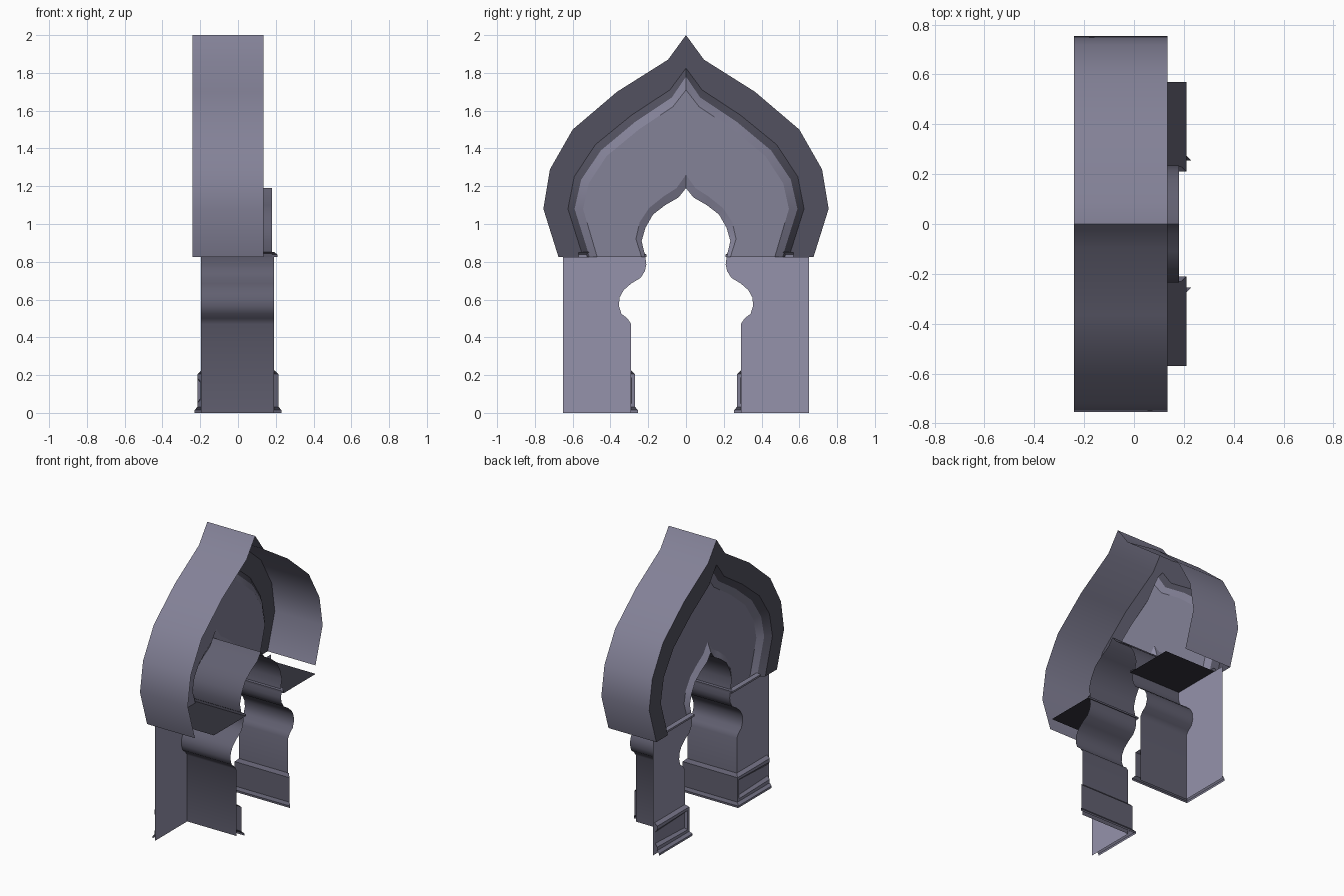
import bpy, bmesh

if "Cube" in bpy.data.objects:
    bpy.data.objects.remove(bpy.data.objects["Cube"])

# Half profiles as (y, z), from spring line to apex
OUTER = [(.675, .825), (.755, 1.08), (.72, 1.29), (.60, 1.50), (.365, 1.70), (.095, 1.87), (0, 2.0)]
RING1 = [(.545, .825), (.625, 1.08), (.592, 1.25), (.48, 1.42), (.29, 1.575), (.085, 1.71), (0, 1.825)]
RING2 = [(.51, .825), (.59, 1.08), (.555, 1.235), (.45, 1.39), (.27, 1.54), (.075, 1.67), (0, 1.78)]
RING3 = [(.47, .825), (.545, 1.08), (.515, 1.215), (.42, 1.36), (.25, 1.50), (.07, 1.62), (0, 1.71)]
LIP = [(.235, .825), (.265, .92), (.245, 1.01), (.195, 1.085), (.12, 1.145), (.05, 1.19), (0, 1.26)]
OPENING = [(.215, .825), (.235, .91), (.215, .98), (.175, 1.05), (.11, 1.10), (.04, 1.14), (0, 1.19)]
JAMB = [(.29, 0), (.29, .47), (.31, .50), (.342, .525), (.355, .565), (.352, .61), (.33, .65),
        (.29, .685), (.24, .715), (.218, .75), (.21, .785), (.215, .825)]


def material(name, v):
    """Violet-grey stone of a given lightness."""
    m = bpy.data.materials.new(name)
    m.diffuse_color = (v, v * .97, v * 1.36, 1)
    m.use_nodes = True
    m.node_tree.nodes["Principled BSDF"].inputs["Base Color"].default_value = m.diffuse_color
    return m


PALE = material("pale_stone", .30)
MID = material("mid_stone", .23)
DIM = material("dim_stone", .12)
DARK = material("dark_stone", .085)
DEEP = material("deep_stone", .035)


def grid(name, rows, mats, flip=False, inset_panel=None):
    """Open sheet through equally long rows of 3D points, one material per strip."""
    bm = bmesh.new()
    vs = [[bm.verts.new(p) for p in r] for r in rows]
    faces = {}
    for j in range(len(rows) - 1):
        for i in range(len(rows[0]) - 1):
            q = [vs[j][i], vs[j][i + 1], vs[j + 1][i + 1], vs[j + 1][i]]
            faces[j, i] = bm.faces.new(q[::-1] if flip else q)
            faces[j, i].material_index = min(j, len(mats) - 1)
    bm.normal_update()
    if inset_panel:
        f = [faces[inset_panel]]
        bmesh.ops.inset_region(bm, faces=f, thickness=.025)
        bmesh.ops.inset_region(bm, faces=f, thickness=.022, depth=-.016)
    me = bpy.data.meshes.new(name)
    bm.to_mesh(me)
    bm.free()
    for m in mats:
        me.materials.append(m)
    ob = bpy.data.objects.new(name, me)
    bpy.context.collection.objects.link(ob)
    bpy.ops.object.select_all(action='DESELECT')
    ob.select_set(True)
    bpy.context.view_layer.objects.active = ob
    bpy.ops.object.shade_smooth_by_angle(angle=.6)
    return ob


def arch(x, half):
    """Full mirrored arch outline at depth x."""
    return [(x, -y, z) for y, z in half] + [(x, y, z) for y, z in half[-2::-1]]


def trim(s, prof, y_out, y_in, x_end):
    """Moulding rows wrapping the front face and the opening side of a leg."""
    return [[(-.195 - d, s * y_out, z) for d, z in prof],
            [(-.195 - d, s * (y_in - d), z) for d, z in prof],
            [(x_end + d, s * (y_in - d), z) for d, z in prof]]


# Upper part: deep outer band with moulded face, recessed panel, arch tube
grid("arch_frame", [arch(.135, OUTER), arch(-.24, OUTER), arch(-.24, RING1), arch(-.20, RING2)],
     [MID, DARK, DARK])
grid("panel_border", [arch(-.20, RING2), arch(-.17, RING3)], [MID])
grid("arch_panel", [arch(-.17, RING3), arch(-.17, LIP)], [MID])
grid("opening_lip", [arch(-.17, LIP), arch(-.195, OPENING)], [PALE])
grid("arch_soffit", [arch(-.195, OPENING), arch(.18, OPENING)], [DIM])

for side, s in (("right", 1), ("left", -1)):
    flip = s > 0
    # Leg: front wall and shaped jamb, open behind
    grid(side + "_leg", [[(-.195, s * .65, z) for y, z in JAMB],
                         [(-.195, s * y, z) for y, z in JAMB],
                         [(.19, s * y, z) for y, z in JAMB]], [PALE, DIM], flip)
    # Plinth with foot moulding and sunk front panel
    foot = [(.035, 0), (.035, .014), (.02, .032), (.02, .205), (0, .225)]
    grid(side + "_plinth", trim(s, foot, .63, .29, .195), [MID, DIM], flip, (0, 2))
    # Shelf and thin capital moulding at the spring line
    grid(side + "_shelf", [[(-.195, s * .57, .825), (-.195, s * .21, .825)],
                           [(.21, s * .57, .825), (.21, s * .21, .825)]], [DEEP], not flip)
    cap = [(.02, .825), (.02, .838), (0, .852)]
    grid(side + "_capital", trim(s, cap, .57, .23, .19), [MID, DIM], flip)
